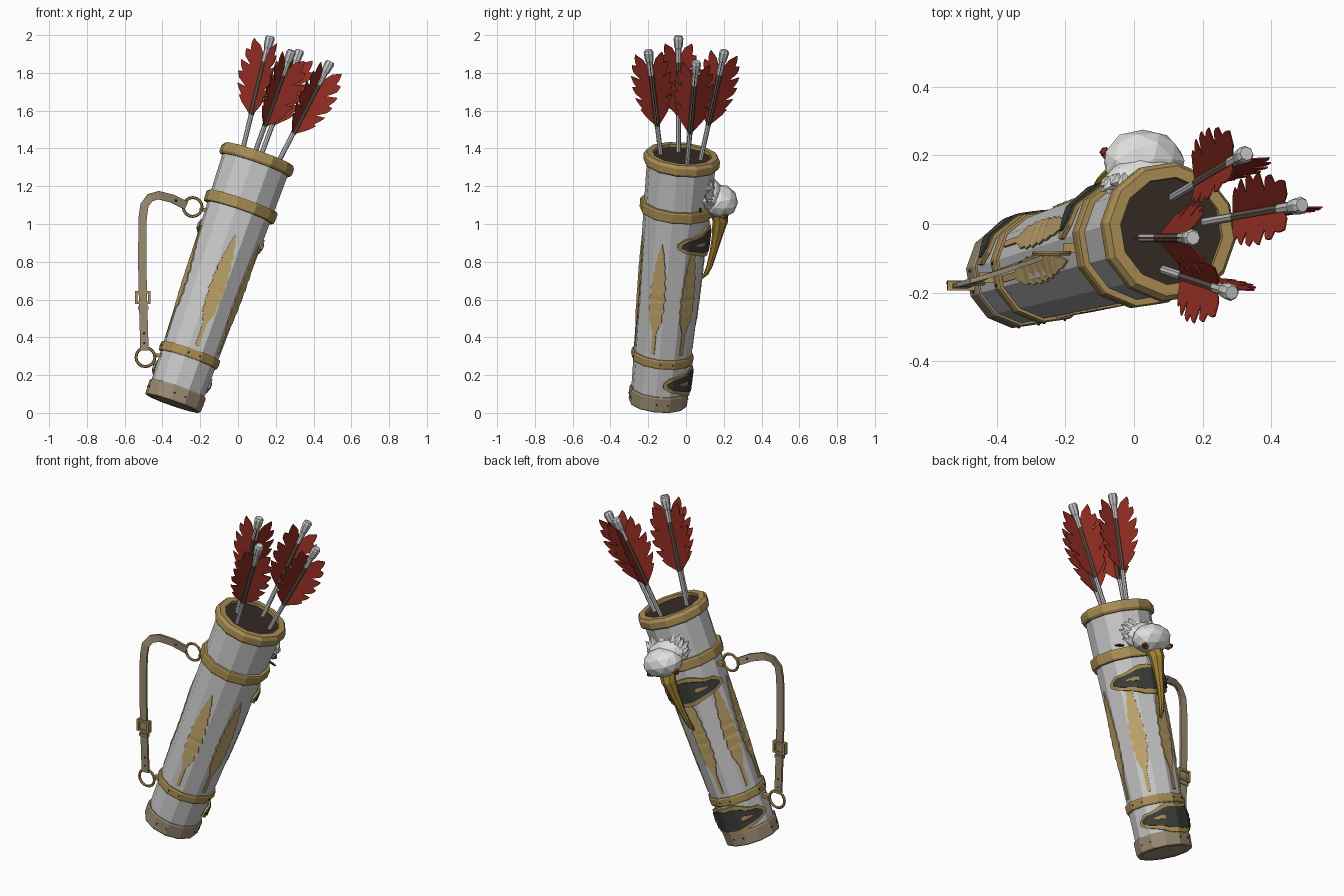
import bpy, bmesh, math, random
from math import sin, cos, pi, radians
from mathutils import Matrix, Vector

random.seed(4)
if "Cube" in bpy.data.objects:
    bpy.data.objects.remove(bpy.data.objects["Cube"])


def material(name, r, g, b):
    m = bpy.data.materials.new(name)
    m.use_nodes = True
    m.diffuse_color = (r, g, b, 1)
    m.node_tree.nodes["Principled BSDF"].inputs["Base Color"].default_value = (r, g, b, 1)
    return m


PALE = material("pale grey", .58, .58, .58)
WHITE = material("plumage white", .74, .74, .73)
GOLD = material("trim gold", .40, .27, .09)
INLAY = material("inlay gold", .53, .38, .15)
BEAK = material("beak gold", .39, .24, .035)
RED = material("feather red", .29, .026, .016)
DARK = material("dark slate", .045, .048, .042)
LEATHER = material("leather tan", .32, .26, .17)
BROWN = material("dark brown", .036, .024, .018)
WOOD = material("shaft brown", .13, .095, .065)

# Leaning frame of the tube: local z runs from the base to the mouth
BASE = Vector((-.345, -.15, .05))
AZ = (Vector((.11, -.02, 1.37)) - BASE).normalized()
AX = Vector((0, 1, 0)).cross(AZ).normalized()
AY = AZ.cross(AX)
LEAN = Matrix.Translation(BASE) @ Matrix((AX, AY, AZ)).transposed().to_4x4()
SIDES = 12
STEP = 2 * pi / SIDES
TWIST = radians(-7)  # turn of the facets round the axis
TUBE = LEAN @ Matrix.Rotation(TWIST, 4, "Z")


def make(name, bm, mat, matrix=LEAN, thick=0):
    bmesh.ops.recalc_face_normals(bm, faces=bm.faces)
    me = bpy.data.meshes.new(name)
    bm.to_mesh(me)
    bm.free()
    me.materials.append(mat)
    ob = bpy.data.objects.new(name, me)
    bpy.context.collection.objects.link(ob)
    ob.matrix_world = matrix
    if thick:
        mod = ob.modifiers.new("thickness", "SOLIDIFY")
        mod.thickness, mod.offset = thick, 0
    return ob


def loft(name, rings, mat, matrix=LEAN, closed=False):
    """Skin rings of points; cap the ends unless the profile is a loop."""
    bm = bmesh.new()
    vs = [[bm.verts.new(p) for p in ring] for ring in rings]
    n = len(vs[0])
    pairs = list(zip(vs, vs[1:])) + ([(vs[-1], vs[0])] if closed else [])
    for a, b in pairs:
        for i in range(n):
            bm.faces.new((a[i], a[(i + 1) % n], b[(i + 1) % n], b[i]))
    if not closed:
        bm.faces.new(vs[0])
        bm.faces.new(vs[-1])
    return make(name, bm, mat, matrix)


def lathe(name, profile, mat, matrix=TUBE, closed=False, n=SIDES):
    rings = [[(r * cos(2 * pi * i / n), r * sin(2 * pi * i / n), z) for i in range(n)]
             for r, z in profile]
    return loft(name, rings, mat, matrix, closed)


def strip(name, pairs, mat, matrix=LEAN, thick=.008):
    bm = bmesh.new()
    vs = [[bm.verts.new(p) for p in pair] for pair in pairs]
    for a, b in zip(vs, vs[1:]):
        bm.faces.new((a[0], a[1], b[1], b[0]))
    return make(name, bm, mat, matrix, thick)


def blob(name, pos, size, mat, matrix=LEAN, detail=2, jitter=0):
    bm = bmesh.new()
    bmesh.ops.create_icosphere(bm, subdivisions=detail, radius=1)
    for v in bm.verts:
        v.co = Vector([p + c * s * (1 + random.uniform(-jitter, jitter))
                       for p, c, s in zip(pos, v.co, size)])
    return make(name, bm, mat, matrix)


def box(name, pos, size, mat):
    bm = bmesh.new()
    bmesh.ops.create_cube(bm, size=1, matrix=Matrix.Translation(pos) @ Matrix.Diagonal((*size, 1)))
    return make(name, bm, mat, Matrix())


def body_radius(s):
    return .146 + .028 * s


def surf(ang, s, lift):
    """Point on the faceted body at an angle and a height."""
    d = ((ang - TWIST) % STEP) - STEP / 2
    r = body_radius(s) * cos(STEP / 2) / cos(d) + lift
    return (r * cos(ang), r * sin(ang), s)


# Tube, lining, rim and base
lathe("tube_body", [(.14, .005), (body_radius(0), .005), (body_radius(1.37), 1.37),
                    (.158, 1.37)], PALE, closed=True)
lathe("tube_lining", [(.157, 1.385), (.134, .05), (.002, .04)], BROWN).data.flip_normals()
lathe("mouth_rim", [(.157, 1.34), (.196, 1.34), (.204, 1.352), (.204, 1.385),
                    (.192, 1.402), (.158, 1.402)], GOLD, closed=True)
lathe("base_plate", [(.145, .002), (.145, .02)], LEATHER)


def band(name, low, high, lift, mat, rivets):
    a, b = body_radius(low) + lift, body_radius(high) + lift
    lathe(name, [(a - .03, low), (a - .004, low), (a, low + .008), (b, high - .008),
                 (b - .004, high), (b - .03, high)], mat, closed=True)
    for i in range(rivets):
        ang = TWIST + (i * SIDES // rivets + .5) * STEP
        for off in (-.2, .2):
            blob(name + "_rivet", surf(ang + off, (low + high) / 2, lift), (.005,) * 3, BROWN, detail=1)


band("base_band", 0, .085, .010, LEATHER, 4)
band("lower_band", .245, .295, .012, GOLD, 4)
band("upper_band", 1.075, 1.135, .022, GOLD, 0)

# Inlaid feathers round the tube
for deg in (-82, -22, 38, 97, 156, 195):
    pairs = []
    for i in range(31):
        t = i / 30
        s = .32 + .62 * t
        w = .010
        if t > .22:
            u = (t - .22) / .78
            w = max(.002, .046 * sin(pi * min(1, u ** .75 * .93 + .07)) ** .7 * (1, .9, .78)[i % 3])
        half = w / body_radius(s)
        pairs.append([surf(radians(deg) + sgn * half, s, .003) for sgn in (-1, 1)])
    strip("inlaid_feather", pairs, INLAY, thick=.006)

# Winged plates wrapped round the back
TOP = [.07, .078, .08, .068, .05, .04, .035, .005]
LOW = [-.09, -.09, -.085, -.072, -.06, -.05, -.04, -.02]


def wing(name, s0, side, t0, t1, scale, lift, mat):
    pairs = []
    for i in range(29):
        u = i / 28
        j = min(int(u * 7), 6)
        f = u * 7 - j
        ang = radians(90 + side * 84 * (t0 + (t1 - t0) * u))
        pairs.append([surf(ang, s0 + scale * (e[j] + (e[j + 1] - e[j]) * f), lift)
                      for e in (LOW, TOP)])
    strip(name, pairs, mat, thick=.012)


for s0 in (.16, .95):
    for side in (-1, 1):
        wing("wing_trim", s0, side, 0, 1, 1, .010, GOLD)
        wing("wing_plate", s0, side, 0, .91, .72, .016, DARK)
        wing("wing_mark", s0, side, .36, .62, .13, .019, GOLD)

# Bird head with ruff, hooked bill and eyes
blob("bird_neck", (0, .155, 1.19), (.132, .085, .085), WHITE, jitter=.05)
blob("bird_head", (.005, .225, 1.16), (.122, .095, .083), WHITE, jitter=.03)
for i in range(17):
    phi = radians(-130 + 16.25 * i)
    root = Vector((.1 * sin(phi), .17, 1.19 + .055 * cos(phi)))
    way = Vector((.05 * sin(phi), -.02 - .015 * (i % 2), .03 + .045 * cos(phi)))
    turn = way.to_track_quat("Z", "Y").to_matrix().to_4x4()
    lathe("ruff_spike", [(.024, 0), (.018, way.length * .5), (.001, way.length)],
          WHITE, LEAN @ Matrix.Translation(root) @ turn, n=5)
bill = [(.215, 1.12, .05), (.235, 1.05, .042), (.228, .97, .029), (.217, .88, .021),
        (.202, .79, .016), (.187, .745, .013), (.172, .72, .004)]
loft("hooked_bill", [[(r * cos(a * pi / 4), y + r * sin(a * pi / 4), z) for a in range(8)]
                     for y, z, r in bill], BEAK)
for side in (-1, 1):
    blob("eye_socket", (side * .086, .25, 1.108), (.022, .02, .02), BEAK, detail=1)
    blob("eye", (side * .098, .258, 1.110), (.016, .016, .015), RED, detail=1)
blob("side_pin", (.15, .12, 1.15), (.045, .008, .008), BROWN, detail=1)


# Carrying strap, buckle and rings
def strap_y(x):
    return -.085 + (x + .24) * .36


path = [Vector(p) for p in ((-.275, 1.098), (-.35, 1.135), (-.42, 1.152), (-.465, 1.14),
                            (-.495, 1.10), (-.505, 1.03), (-.507, .8), (-.503, .6), (-.495, .33))]
pairs = []
for i, p in enumerate(path):
    d = (path[min(i + 1, len(path) - 1)] - path[max(i - 1, 0)]).normalized()
    n = Vector((-d.y, d.x)) * .022
    pairs.append([(q.x, strap_y(p.x), q.y) for q in (p + n, p - n)])
strip("strap", pairs, LEATHER, Matrix(), .014)
for x, z in ((-.33, 1.125), (-.497, .42), (-.496, .37)):
    blob("strap_rivet", (x, strap_y(x), z), (.009, .012, .009), BROWN, Matrix(), 1)
for d in (-1, 1):
    box("buckle_bar", (-.504, -.18, .61 + d * .028), (.08, .028, .013), GOLD)
    box("buckle_side", (-.504 + d * .034, -.18, .61), (.013, .028, .06), GOLD)
box("strap_keeper", (-.502, -.18, .555), (.054, .026, .016), LEATHER)


def ring(name, x, y, z, radius):
    circle = [(radius + .008 * cos(a * pi / 3), .008 * sin(a * pi / 3)) for a in range(6)]
    lathe(name, circle, GOLD, Matrix.Translation((x, y, z)) @ Matrix.Rotation(pi / 2, 4, "X"),
          closed=True, n=16)


ring("upper_ring", -.24, -.085, 1.09, .05)
ring("lower_ring", -.49, -.172, .295, .05)
box("upper_ring_mount", (-.18, -.07, 1.075), (.05, .03, .02), GOLD)
box("lower_ring_mount", (-.425, -.155, .305), (.05, .03, .02), GOLD)


# Arrows: tail position, slope and turn of the vanes
def arrow(tail, dx, dy, turn):
    axis = Vector((dx, dy, 1)).normalized()
    y = axis.cross(Vector((1, 0, 0))).normalized()
    rot = Matrix((y.cross(axis), y, axis)).transposed().to_4x4()
    m = Matrix.Translation(tail) @ rot
    lathe("arrow_shaft", [(.013, -.88), (.013, -.42)], PALE, m, n=8)
    lathe("arrow_grip", [(.0145, -.43), (.0145, -.13)], WOOD, m, n=8)
    lathe("arrow_tail", [(.017, -.14), (.017, -.07), (.022, -.06), (.026, -.012), (.020, 0)],
          PALE, m, n=8)
    for k in range(3):
        a = radians(turn + 120 * k)
        out = Vector((cos(a), sin(a), 0))
        pairs = []
        for i in range(25):
            t = i / 24
            h = .022 + .102 * sin(pi * min(1, .06 + t * .84)) ** .6
            notch = (.8, .9, .97, 1)[i % 4] if i % 8 else .55
            inner = -.43 + .32 * t
            pairs.append([out * .008 + Vector((0, 0, inner)),
                          out * h * notch + Vector((0, 0, inner + .095 * notch * (.45 + t * .55)))])
        strip("arrow_vane", pairs, RED, m, .004)


arrow((.172, -.04, 1.995), .245, 0, 180)
arrow((.49, .055, 1.86), .52, .09, 0)
arrow((.285, -.2, 1.92), .36, -.12, 0)
arrow((.328, .205, 1.92), .37, .22, 0)
